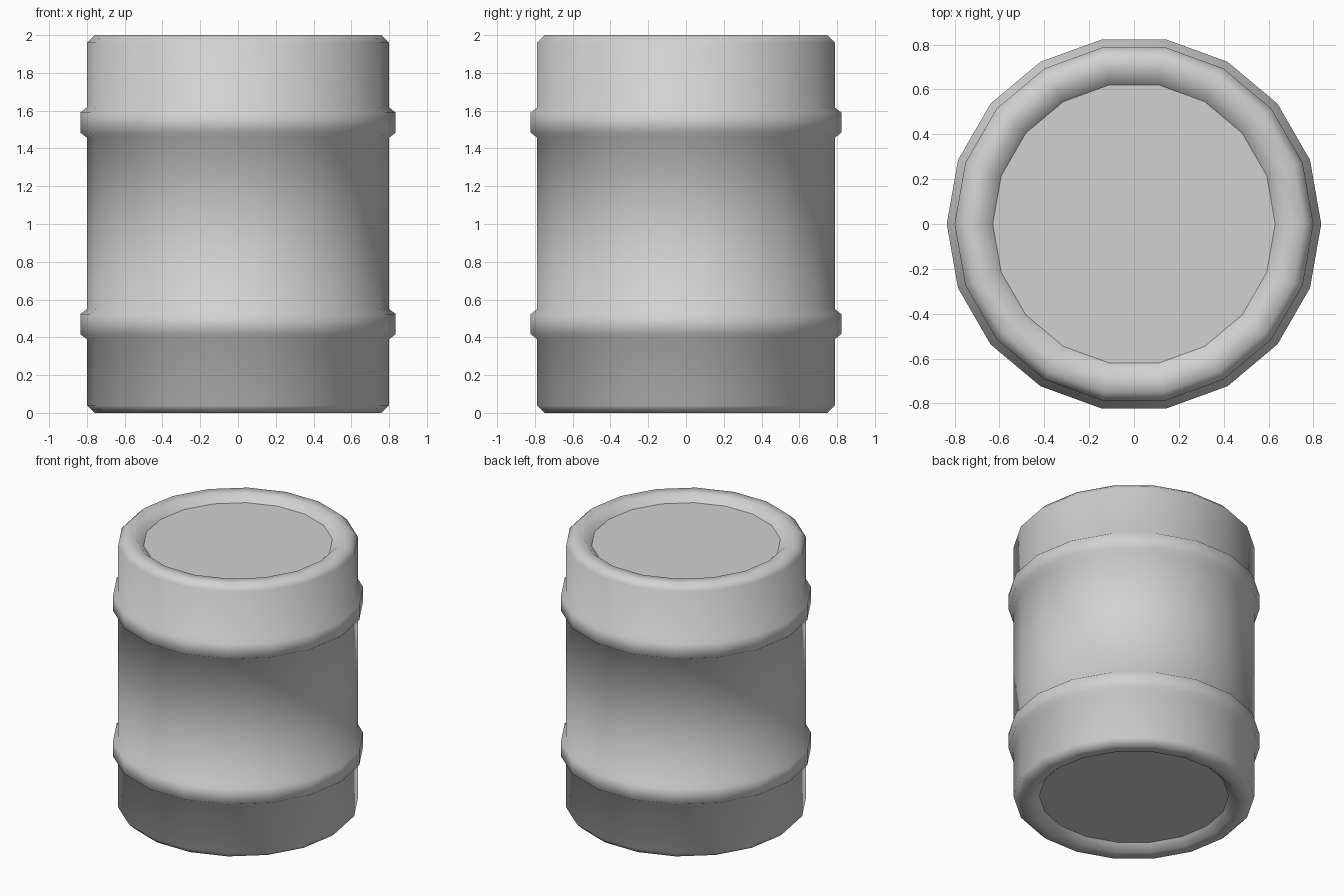
import bpy
import bmesh
from math import cos, sin, tau

cube = bpy.data.objects.get("Cube")
if cube:
    bpy.data.objects.remove(cube, do_unlink=True)

SIDES = 18
BODY, BAND, LID = 0.80, 0.835, 0.63
BEVEL, RECESS = 0.04, 0.05

grey = bpy.data.materials.new("light grey")
grey.use_nodes = True
colour = (0.64, 0.64, 0.64, 1)
grey.diffuse_color = colour
grey.node_tree.nodes["Principled BSDF"].inputs["Base Color"].default_value = colour


def band(z):
    """Profile of a raised hoop centred at height z."""
    return [(BODY, z - 0.08), (BAND, z - 0.053), (BAND, z + 0.053), (BODY, z + 0.08)]


# Rim profile from the recessed lid outwards: (radius, distance from the end)
rim = [(LID, RECESS), (LID + 0.05, 0), (BODY - BEVEL, 0), (BODY, BEVEL)]
profile = rim + band(0.47) + band(1.537) + [(r, 2 - d) for r, d in reversed(rim)]

# Barrel wall: smooth rings joined by quads
bm = bmesh.new()
rings = [[bm.verts.new((r * cos(tau * i / SIDES), r * sin(tau * i / SIDES), z))
          for i in range(SIDES)] for r, z in profile]
for low, high in zip(rings, rings[1:]):
    for i in range(SIDES):
        j = (i + 1) % SIDES
        bm.faces.new((low[i], low[j], high[j], high[i])).smooth = True

# Flat recessed lid and base
bm.faces.new(rings[-1])
bm.faces.new(reversed(rings[0]))

# Crisp edge around lid and base
for ring in (rings[0], rings[-1]):
    for i in range(SIDES):
        bm.edges.get((ring[i], ring[(i + 1) % SIDES])).smooth = False

mesh = bpy.data.meshes.new("barrel")
bm.to_mesh(mesh)
bm.free()
mesh.materials.append(grey)
bpy.context.collection.objects.link(bpy.data.objects.new("barrel", mesh))
